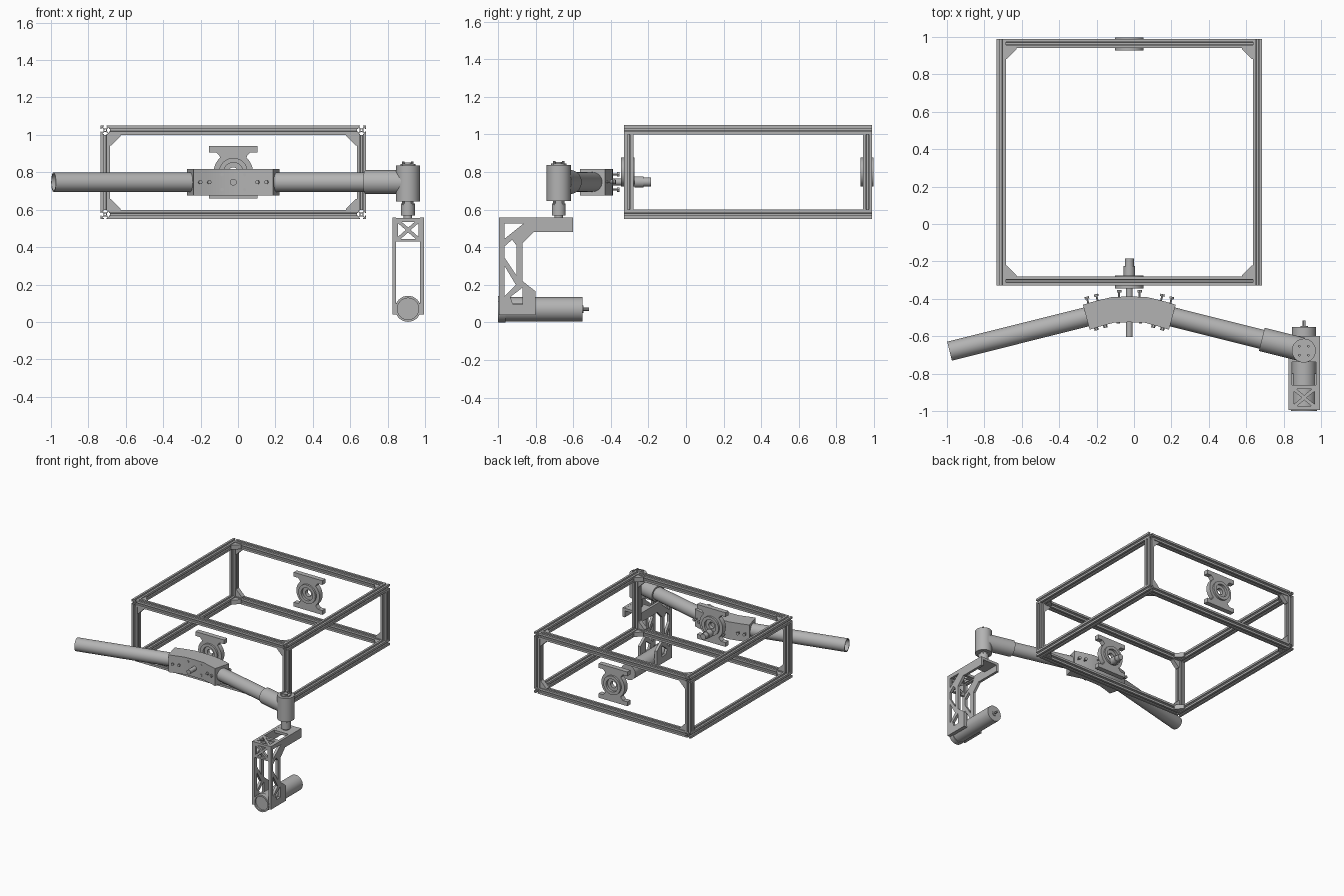
import bpy, bmesh, math
from mathutils import Matrix, Vector

cube = bpy.data.objects.get("Cube")
if cube:
    bpy.data.objects.remove(cube, do_unlink=True)

GREY = bpy.data.materials.new("aluminium grey")
GREY.use_nodes = True
GREY.diffuse_color = (0.45, 0.45, 0.45, 1)
GREY.node_tree.nodes["Principled BSDF"].inputs["Base Color"].default_value = (0.45, 0.45, 0.45, 1)

AXES = {'XY': ((1, 0, 0), (0, 1, 0), (0, 0, 1)),
        'XZ': ((1, 0, 0), (0, 0, 1), (0, -1, 0)),
        'YZ': ((0, 1, 0), (0, 0, 1), (1, 0, 0))}


def solid(name, loops, depth, matrix):
    """Extrude nested outlines (inner ones become holes) about their plane."""
    cu = bpy.data.curves.new(name, 'CURVE')
    cu.dimensions = '2D'
    cu.fill_mode = 'BOTH'
    cu.extrude = depth / 2
    for loop in loops:
        sp = cu.splines.new('POLY')
        sp.points.add(len(loop) - 1)
        for p, (u, v) in zip(sp.points, loop):
            p.co = (u, v, 0, 1)
        sp.use_cyclic_u = True
    tmp = bpy.data.objects.new(name + "_tmp", cu)
    bpy.context.collection.objects.link(tmp)
    dg = bpy.context.evaluated_depsgraph_get()
    me = bpy.data.meshes.new_from_object(tmp.evaluated_get(dg))
    bpy.data.objects.remove(tmp, do_unlink=True)
    bpy.data.curves.remove(cu)
    bm = bmesh.new()
    bm.from_mesh(me)
    bmesh.ops.remove_doubles(bm, verts=bm.verts, dist=1e-5)
    bmesh.ops.transform(bm, matrix=matrix, verts=bm.verts)
    bmesh.ops.recalc_face_normals(bm, faces=bm.faces)
    bm.to_mesh(me)
    bm.free()
    me.name = name
    me.materials.clear()
    me.materials.append(GREY)
    me.shade_smooth()
    me.set_sharp_from_angle(angle=math.radians(30))
    ob = bpy.data.objects.new(name, me)
    bpy.context.collection.objects.link(ob)
    return ob


def plate(name, plane, loops, lo, hi):
    """Outline in a world plane, reaching from lo to hi along the third axis."""
    u, v, w = (Vector(a) for a in AXES[plane])
    m = Matrix((u, v, w)).transposed().to_4x4()
    m.translation = Vector([abs(c) for c in w]) * (lo + hi) / 2
    return solid(name, loops, hi - lo, m)


def circle(r, cx=0, cy=0, n=32):
    return [(cx + r * math.cos(2 * math.pi * i / n), cy + r * math.sin(2 * math.pi * i / n)) for i in range(n)]


def rect(x0, x1, y0, y1):
    return [(x0, y0), (x1, y0), (x1, y1), (x0, y1)]


def rod(name, a, b, r, inner=0, n=32):
    a, b = Vector(a), Vector(b)
    m = (b - a).to_track_quat('Z', 'Y').to_matrix().to_4x4()
    m.translation = (a + b) / 2
    return solid(name, [circle(r, n=n)] + ([circle(inner, n=n)] if inner else []), (b - a).length, m)


def crossed(x0, x1, y0, y1, t):
    """Four triangular cut-outs that leave an X brace."""
    cx, cy = (x0 + x1) / 2, (y0 + y1) / 2
    return [[(x0 + t, y0), (x1 - t, y0), (cx, cy - t)], [(x0 + t, y1), (x1 - t, y1), (cx, cy + t)],
            [(x0, y0 + t), (x0, y1 - t), (cx - t, cy)], [(x1, y0 + t), (x1, y1 - t), (cx + t, cy)]]


# ---- slotted frame ----
H = 0.0245
SIDE = [(1, -1), (1, -.3), (.8, -.3), (.8, -.6), (.42, -.22), (.42, .22), (.8, .6), (.8, .3), (1, .3)]


def slot_profile(cx, cy):
    out = []
    for k in range(4):
        c, s = round(math.cos(k * math.pi / 2)), round(math.sin(k * math.pi / 2))
        out += [(cx + H * (c * x - s * y), cy + H * (s * x + c * y)) for x, y in SIDE]
    return [out, circle(H * .22, cx, cy, 12)]


CX, X0, X1 = -0.025, -0.71, 0.66
Y0, Y1, Z0, Z1 = -0.305, 0.965, 0.575, 1.025
for x, sx in ((X0, "right"), (X1, "left")):
    for z, sz in ((Z0, "lower"), (Z1, "upper")):
        plate(f"{sx}_{sz}_rail", 'XZ', slot_profile(x, z), Y0 - H, Y1 + H)
    for y, sy in ((Y0, "front"), (Y1, "back")):
        plate(f"{sx}_{sy}_post", 'XY', slot_profile(x, y), Z0 + H, Z1 - H)
for y, sy in ((Y0, "front"), (Y1, "back")):
    for z, sz in ((Z0, "lower"), (Z1, "upper")):
        plate(f"{sy}_{sz}_rail", 'YZ', slot_profile(y, z), X0 + H, X1 - H)

# corner gussets, upright and flat
G = 0.058
for x, dx in ((X0 + H, 1), (X1 - H, -1)):
    for y, dy in ((Y0, 1), (Y1, -1)):
        for z, dz in ((Z0, 1), (Z1, -1)):
            a, b = z + dz * H, y + dy * H
            plate("upright_gusset", 'XZ', [[(x, a), (x + dx * G, a), (x + dx * G, a + dz * .006),
                  (x + dx * .006, a + dz * G), (x, a + dz * G)]], y - .018, y + .018)
            plate("flat_gusset", 'XY', [[(x, b), (x + dx * G, b), (x + dx * G, b + dy * .006),
                  (x + dx * .006, b + dy * G), (x, b + dy * G)]], z - .018, z + .018)

# ---- bearing mounts ----
MX, MZ = -0.025, 0.80
quarter = [(.105 * math.cos(math.radians(t)), .105 * math.sin(math.radians(t))) for t in range(0, 50, 6)]
quarter += [(.075, .09), (.09, .105), (.13, .105), (.13, .14)]
half = quarter + [(-x, z) for x, z in reversed(quarter)]
outline = half + [(x, -z) for x, z in reversed(half)][1:-1]
outline = [(MX + x, MZ + z) for x, z in outline]
for y, sy in ((Y0 - .005, "front"), (Y1 - .003, "back")):
    plate(f"{sy}_bearing_flange", 'XZ', [outline, circle(.06, MX, MZ)], y - .02, y + .02)
    plate(f"{sy}_bearing_ring", 'XZ', [circle(.077, MX, MZ), circle(.052, MX, MZ)], y - .035, y + .035)
    plate(f"{sy}_bearing_core", 'XZ', [circle(.053, MX, MZ), circle(.026, MX, MZ)], y - .015, y + .015)

# ---- pivot shaft ----
TZ = 0.747
for name, a, b, r in (("pivot_shaft", -.605, -.19, .018), ("shaft_collar", -.275, -.225, .03),
                      ("shaft_end", -.23, -.185, .024)):
    rod(name, (MX, a, TZ), (MX, b, TZ), r)

# ---- bent clamp block ----
right_back = [(.0, -.388), (.09, -.39), (.15, -.404), (.2, -.417), (.248, -.432)]
right_front = [(.212, -.565), (.15, -.546), (.08, -.527), (.0, -.525)]
side = right_back + right_front
block = side + [(-x, y) for x, y in reversed(side[1:-1])]
plate("clamp_block", 'XY', [[(MX + x, y) for x, y in block]], .675, .817)


def screw(p, d, name="clamp_screw"):
    p, d = Vector(p), Vector(d).normalized()
    rod(name + "_shank", p - d * .01, p + d * .03, .005, n=10)
    rod(name + "_head", p + d * .022, p + d * .034, .012, n=12)


for s in (-1, 1):
    for x, y in ((.17, -.408), (.22, -.422)):
        screw((MX + s * x, y, TZ), (s * .25, 1, 0))
    for x, y in ((.13, -.541), (.178, -.555)):
        p, d = Vector((MX + s * x, y, TZ)), Vector((-s * .25, -1, 0)).normalized()
        rod("clamp_nut", p - d * .01, p + d * .014, .011, n=6)
    for z in (-.04, .04):
        screw((MX + s * .055, -.388, TZ + z), (0, 1, 0))
        rod("clamp_pin", (MX + s * .06, -.51, TZ + z), (MX + s * .06, -.531, TZ + z), .009, n=12)

# ---- arm tubes ----
rod("right_arm_tube", (-.986, -.68, TZ), (-.22, -.488, TZ), .052, .045)
rod("left_arm_tube", (.17, -.488, TZ), (.74, -.631, TZ), .052)
rod("arm_sleeve", (.683, -.617, TZ), (.90, -.671, TZ), .064)

# ---- wrist joint ----
WX, WY = 0.908, -0.677
for name, a, b, r in (("wrist_housing", .645, .837, .064), ("wrist_cap", .83, .845, .04),
                      ("wrist_cap_hub", .84, .852, .018), ("wrist_lower_flange", .632, .65, .03),
                      ("wrist_neck", .568, .632, .037), ("wrist_pin", .54, .575, .022)):
    rod(name, (WX, WY, a), (WX, WY, b), r)
for k in range(4):
    t = math.pi / 4 + k * math.pi / 2
    x, y = WX + .034 * math.cos(t), WY + .034 * math.sin(t)
    rod("wrist_cap_screw", (x, y, .835), (x, y, .858), .007, n=10)
    rod("wrist_lower_screw", (x, y, .625), (x, y, .65), .006, n=10)

# ---- hand bracket ----
side_outline = [(-.995, .04), (-.80, .04), (-.80, .165), (-.87, .22), (-.87, .42), (-.81, .482),
                (-.60, .482), (-.60, .557), (-.995, .557)]
side_holes = [[(-.965, .525), (-.865, .525), (-.965, .445)],
              [(-.965, .405), (-.925, .44), (-.902, .41), (-.902, .25), (-.965, .345)],
              [(-.965, .30), (-.965, .14), (-.905, .20)],
              [(-.935, .135), (-.87, .185), (-.87, .095), (-.92, .095)]]
for lo in (.825, .974):
    plate("bracket_side", 'YZ', [side_outline] + side_holes, lo, lo + .021)
plate("bracket_top", 'XY', [rect(.826, .994, -.994, -.60), rect(.846, .974, -.862, -.738)]
      + crossed(.856, .964, -.975, -.882, .013), .535, .556)
plate("bracket_front", 'XZ', [rect(.826, .994, .43, .556)] + crossed(.856, .964, .443, .54, .013), -.994, -.974)

# ---- grip motor ----
GX, GZ = 0.909, 0.070
rod("motor_body", (GX, -.985, GZ), (GX, -.55, GZ), .064)
rod("motor_front_ring", (GX, -.999, GZ), (GX, -.96, GZ), .0695, .057)
rod("motor_boss", (GX, -.555, GZ), (GX, -.545, GZ), .02)
rod("motor_shaft", (GX, -.56, GZ), (GX, -.515, GZ), .008, n=12)
plate("motor_saddle", 'XZ', [[(.845, .04), (.853, .04), (.853, .10), (.845, .10)]], -.985, -.80)
plate("motor_saddle_left", 'XZ', [[(.965, .04), (.975, .04), (.975, .10), (.965, .10)]], -.985, -.80)
